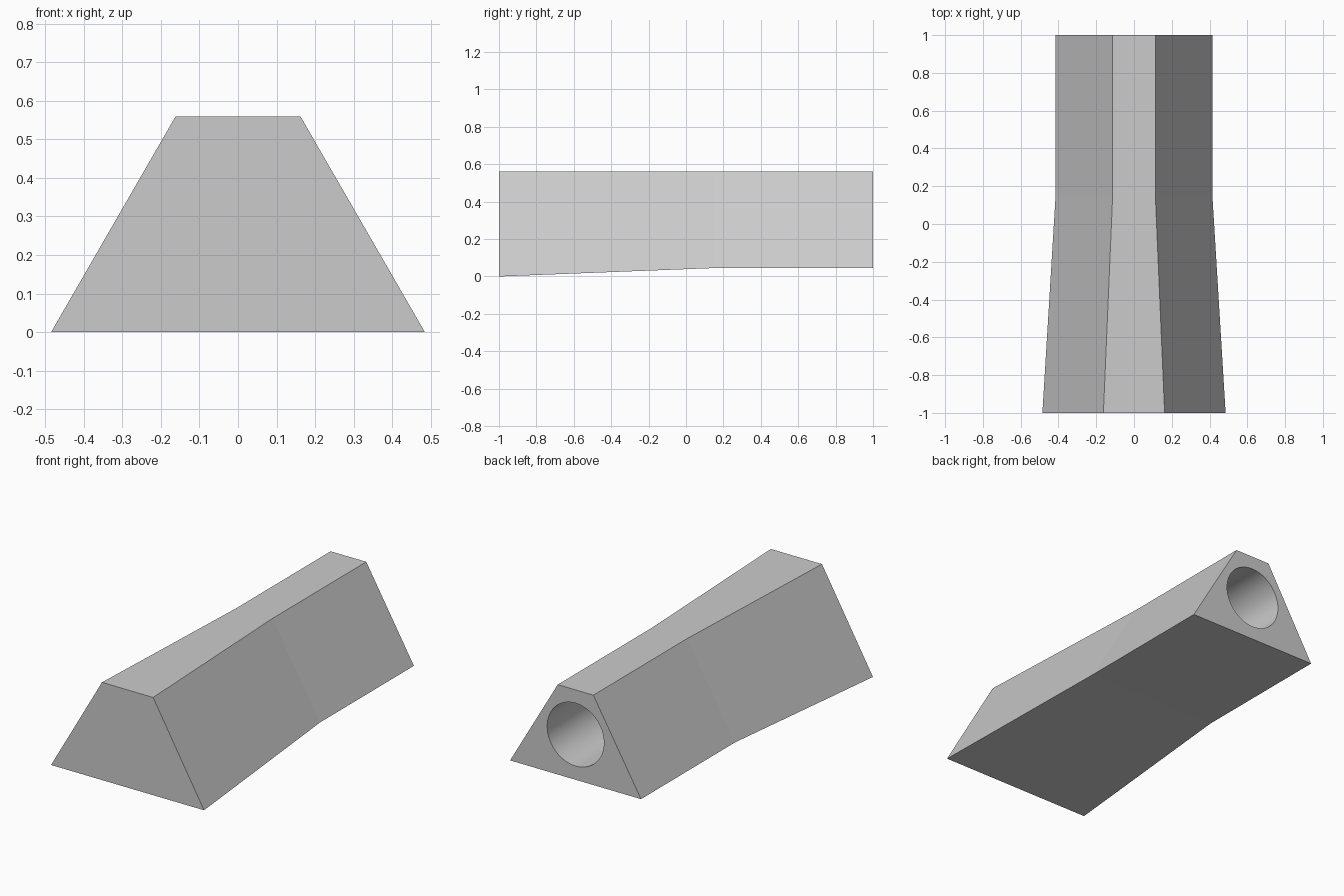
import bpy
import bmesh
import math

cube = bpy.data.objects.get("Cube")
if cube:
    bpy.data.objects.remove(cube, do_unlink=True)

grey = bpy.data.materials.new("plain grey")
grey.use_nodes = True
GREY = (0.6, 0.6, 0.6, 1.0)
grey.diffuse_color = GREY
grey.node_tree.nodes["Principled BSDF"].inputs["Base Color"].default_value = GREY

TOP = 0.56
# Cross-sections: y, bottom half width, top half width, bottom height
SECTIONS = [(-1.0, 0.485, 0.162, 0.0),
            (0.15, 0.415, 0.113, 0.045),
            (1.0, 0.415, 0.113, 0.045)]

# Flared trapezoid block
bm = bmesh.new()
rings = []
for y, wide, narrow, low in SECTIONS:
    corners = [(-wide, low), (wide, low), (narrow, TOP), (-narrow, TOP)]
    rings.append([bm.verts.new((x, y, z)) for x, z in corners])
for a, b in zip(rings, rings[1:]):
    for i in range(4):
        j = (i + 1) % 4
        bm.faces.new((a[i], a[j], b[j], b[i]))
bm.faces.new(rings[0])
bm.faces.new(rings[-1])
bmesh.ops.recalc_face_normals(bm, faces=bm.faces)
mesh = bpy.data.meshes.new("flared_block")
bm.to_mesh(mesh)
bm.free()
mesh.materials.append(grey)
block = bpy.data.objects.new("flared_block", mesh)
bpy.context.collection.objects.link(block)

# Round socket bored into the back end
DEPTH = 0.85
bpy.ops.mesh.primitive_cylinder_add(vertices=64, radius=0.18, depth=DEPTH * 2,
                                    location=(0, 1.0, 0.304),
                                    rotation=(math.pi / 2, 0, 0))
cutter = bpy.context.object
cutter.name = "socket_cutter"
cutter.hide_render = True
cutter.data.materials.append(grey)
bore = block.modifiers.new("socket", 'BOOLEAN')
bore.operation = 'DIFFERENCE'
bore.solver = 'EXACT'
bore.object = cutter

bpy.ops.object.select_all(action='DESELECT')
block.select_set(True)
bpy.context.view_layer.objects.active = block
bpy.ops.object.modifier_apply(modifier=bore.name)
bpy.data.objects.remove(cutter, do_unlink=True)

# Smooth bore, crisp outer edges; the gentle bend stays flat-faced
bpy.ops.object.shade_smooth_by_angle(angle=math.radians(30))
for poly in block.data.polygons:
    if len(poly.vertices) == 4 and max(abs(block.data.vertices[v].co.x)
                                       for v in poly.vertices) > 0.2:
        poly.use_smooth = False
